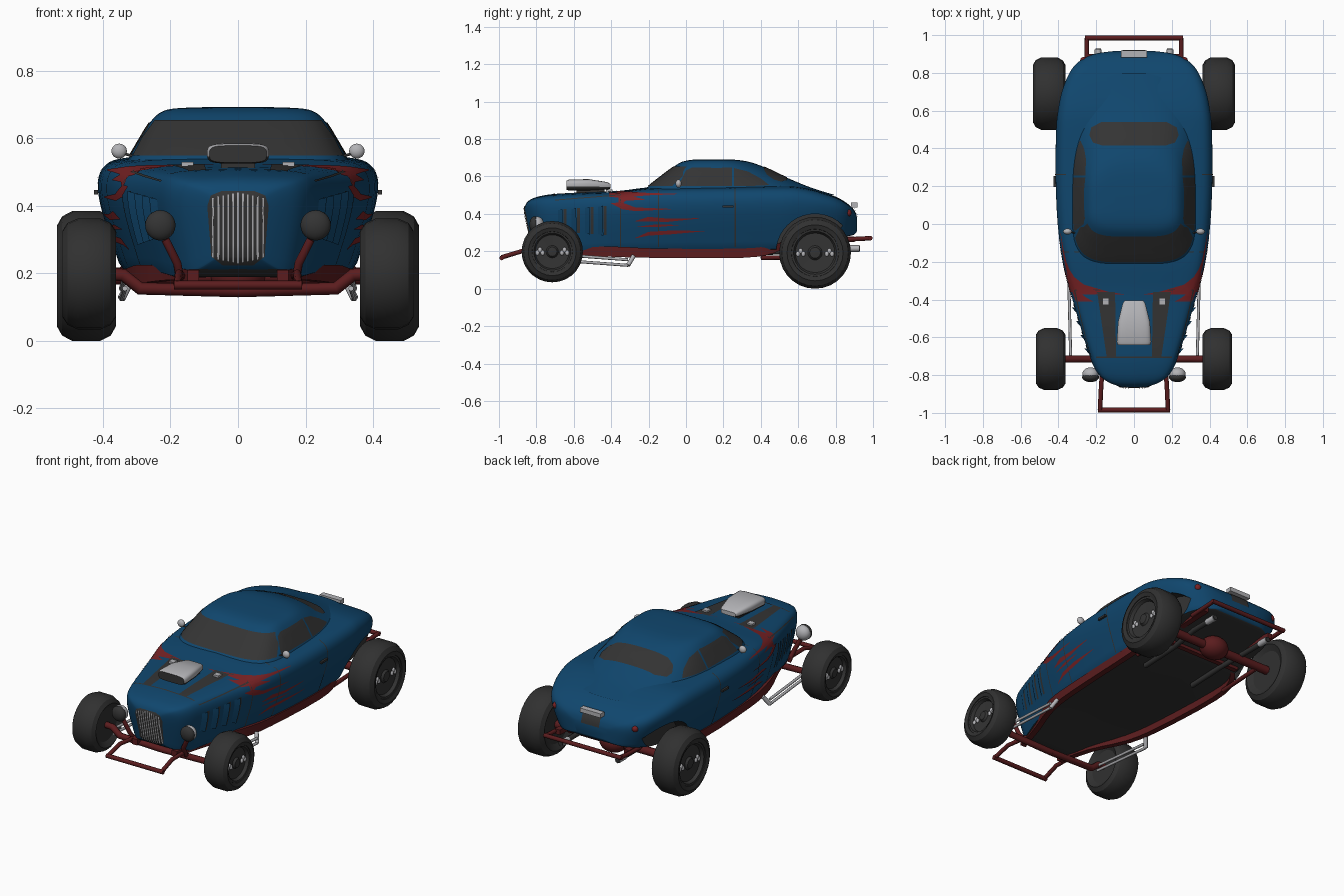
import bpy, bmesh, math
from mathutils import Vector, Matrix
from mathutils.bvhtree import BVHTree

if "Cube" in bpy.data.objects:
    bpy.data.objects.remove(bpy.data.objects["Cube"])


def material(name, r, g, b):
    m = bpy.data.materials.new(name)
    m.diffuse_color = (r, g, b, 1)
    m.use_nodes = True
    m.node_tree.nodes["Principled BSDF"].inputs["Base Color"].default_value = m.diffuse_color
    return m


BLUE = material("blue paint", .005, .062, .155)
DARK = material("dark glass and trim", .034, .034, .034)
BLACK = material("black rubber", .03, .03, .03)
RED = material("dark red frame", .105, .012, .013)
FLAME = material("flame red", .19, .016, .018)
SILVER = material("silver metal", .45, .45, .47)


def finish(name, bm, mats, angle=.6):
    me = bpy.data.meshes.new(name)
    bm.to_mesh(me)
    bm.free()
    for m in mats:
        me.materials.append(m)
    me.shade_smooth()
    me.set_sharp_from_angle(angle=angle)
    ob = bpy.data.objects.new(name, me)
    bpy.context.collection.objects.link(ob)
    return ob


def loft(name, rings, mats, rule=None, caps=True, angle=.6):
    bm = bmesh.new()
    vs = [[bm.verts.new(p) for p in r] for r in rings]
    n = len(rings[0])
    for a, b in zip(vs, vs[1:]):
        for i in range(n):
            bm.faces.new((a[i], a[(i + 1) % n], b[(i + 1) % n], b[i]))
    if caps:
        bm.faces.new(vs[0])
        bm.faces.new(vs[-1])
    bmesh.ops.recalc_face_normals(bm, faces=bm.faces)
    if rule:
        for f in bm.faces:
            f.material_index = rule(f)
    return finish(name, bm, mats, angle)


def smooth(pts, k):
    """Catmull-Rom resampling of tuples, k steps per span."""
    out, P = [], [Vector(p) for p in pts]
    for i in range(len(P) - 1):
        a, b, c, d = P[max(i - 1, 0)], P[i], P[i + 1], P[min(i + 2, len(P) - 1)]
        for j in range(k):
            t = j / k
            out.append(b + (c - a) * (t / 2) + (2 * a - 5 * b + 4 * c - d) * (t * t / 2)
                       + (3 * b - a - 3 * c + d) * (t ** 3 / 2))
    return out + [P[-1]]


def tube(name, pts, r, mat, mirror=True):
    for s in (1, -1) if mirror else (1,):
        cu = bpy.data.curves.new(name, 'CURVE')
        cu.dimensions = '3D'
        cu.bevel_depth, cu.bevel_resolution, cu.use_fill_caps = r, 2, True
        sp = cu.splines.new('POLY')
        sp.points.add(len(pts) - 1)
        for q, p in zip(sp.points, pts):
            q.co = (p[0] * s, p[1], p[2], 1)
        cu.materials.append(mat)
        bpy.context.collection.objects.link(bpy.data.objects.new(name, cu))


def solid(name, kind, loc, size, mat, mirror=True):
    for s in (1, -1) if mirror else (1,):
        bm = bmesh.new()
        if kind == 'box':
            bmesh.ops.create_cube(bm, size=1)
        else:
            bmesh.ops.create_uvsphere(bm, u_segments=20, v_segments=12, radius=1)
        bmesh.ops.transform(bm, matrix=Matrix.Translation((loc[0] * s, loc[1], loc[2])) @ Matrix.Diagonal((*size, 1)), verts=bm.verts)
        finish(name, bm, [mat])


def lathe(name, profile, centre, mat, n=28, angle=.5):
    """Revolve (x, radius) points round the x axis."""
    rings = [[(x, centre[1] + r * math.cos(2 * math.pi * i / n), centre[2] + r * math.sin(2 * math.pi * i / n))
              for i in range(n)] for x, r in profile]
    return loft(name, rings, [mat], angle=angle)


# Main body: stations of (y, half width, bottom, top)
stations = [(-.865, .07, .25, .43), (-.85, .125, .22, .462), (-.82, .175, .20, .483), (-.77, .21, .19, .497),
            (-.7, .235, .19, .507), (-.55, .28, .20, .515), (-.36, .335, .205, .523), (-.2, .375, .205, .542),
            (0, .402, .205, .548), (.25, .413, .205, .552), (.5, .41, .21, .555), (.6, .4, .23, .55),
            (.7, .38, .25, .527), (.8, .34, .27, .492), (.86, .29, .28, .458), (.9, .21, .29, .42), (.915, .11, .31, .38)]
section = smooth([(0, 0), (.72, 0), (.83, .03), (.89, .2), (.96, .45), (1, .65), (1, .8), (.95, .905),
                  (.84, .958), (.55, .985), (0, 1)], 3)
rings = []
for y, w, zb, zt in smooth(stations, 3):
    k = .2 * min(1, max(0, (-.6 - y) / .25))
    half = [(fx * w, y + k * (1 - fz) * (zt - zb), zb + fz * (zt - zb)) for fx, fz in section]
    rings.append(half + [(-p[0], p[1], p[2]) for p in half[-2:0:-1]])
body = loft("body", rings, [BLUE, DARK], lambda f: int(f.normal.z < -.8 and f.calc_center_median().z < .33))

# Rear wheel arches
cutters = []
for s in (1, -1):
    c = lathe("arch_cutter", [(s * .29, .208), (s * .63, .208)], (0, .69, .192), DARK, 40)
    c.hide_render = True
    cutters.append(c)
    m = body.modifiers.new("arch", 'BOOLEAN')
    m.operation, m.object, m.solver, m.material_mode = 'DIFFERENCE', c, 'EXACT', 'TRANSFER'
new = bpy.data.meshes.new_from_object(body.evaluated_get(bpy.context.evaluated_depsgraph_get()))
body.modifiers.clear()
body.data = new
new.shade_smooth()
new.set_sharp_from_angle(angle=.6)
for c in cutters:
    bpy.data.objects.remove(c)

# Cabin: levels of (z, front y, rear y, half width)
levels = [(.5, -.235, .8, .345), (.54, -.21, .67, .325), (.6, -.135, .525, .29), (.645, -.075, .43, .262),
          (.675, -.03, .35, .232), (.688, .02, .28, .19), (.692, .08, .2, .1)]
rings = []
for z, yf, yr, w in smooth(levels, 4):
    ring = []
    for i in range(64):
        a = 2 * math.pi * i / 64
        c, s = math.cos(a), math.sin(a)
        e = 2 / 4.2 if s < 0 else 2 / 2.7
        ring.append((w * math.copysign(abs(c) ** e, c),
                     .14 + (.14 - yf if s < 0 else yr - .14) * math.copysign(abs(s) ** e, s), z))
    rings.append(ring)
cabin = loft("cabin", rings, [BLUE], angle=.9)

# Thin plates projected on the shell
verts, polys = [], []
for ob in (body, cabin):
    o = len(verts)
    verts += [v.co.copy() for v in ob.data.vertices]
    polys += [[o + i for i in p.vertices] for p in ob.data.polygons]
shell = BVHTree.FromPolygons(verts, polys)


def plate(name, rows, mat, axis='x', off=(.003, .003), nu=4, nv=8):
    """rows of (u, low v, high v); axis x: u=y v=z on both sides, y/Y: u=z v=x front/back, z: u=y v=x."""
    rows = [Vector(a).lerp(Vector(b), j / nu) for a, b in zip(rows, rows[1:]) for j in range(nu)] + [Vector(rows[-1])]
    for s in (1, -1) if axis == 'x' else (1,):
        d = {'x': Vector((-s, 0, 0)), 'y': Vector((0, 1, 0)), 'Y': Vector((0, -1, 0)), 'z': Vector((0, 0, -1))}[axis]
        bm, grid = bmesh.new(), []
        for r, (u, lo, hi) in enumerate(rows):
            line, f = [], r / (len(rows) - 1)
            for j in range(nv + 1):
                v = lo + (hi - lo) * j / nv
                p = {'x': (0, u, v), 'y': (v, 0, u), 'Y': (v, 0, u), 'z': (v, u, 0)}[axis]
                hit, n, _, _ = shell.ray_cast(Vector(p) - d * 3, d)
                if hit and n.dot(d) > 0:
                    n = -n
                line.append(bm.verts.new(hit + n * (off[0] + (off[1] - off[0]) * f)) if hit else None)
            grid.append(line)
        for a, b in zip(grid, grid[1:]):
            for j in range(nv):
                q = (a[j], a[j + 1], b[j + 1], b[j])
                if all(q):
                    fc = bm.faces.new(q)
                    fc.normal_update()
                    if fc.normal.dot(d) > 0:
                        fc.normal_flip()
        finish(name, bm, [mat])


# Glass
plate("windshield", [(.547, -.31, .31), (.6, -.283, .283), (.652, -.245, .245)], DARK, 'y', nv=40)
plate("side_window", [(-.035, .547, .56), (0, .547, .63), (.03, .547, .645), (.245, .547, .645)], DARK)
plate("quarter_window", [(.257, .547, .643), (.33, .547, .625), (.4, .55, .587), (.44, .552, .556)], DARK)
plate("rear_window", [(.415, -.17, .17), (.43, -.215, .215), (.47, -.235, .235), (.51, -.225, .225), (.54, -.17, .17)],
      DARK, 'z', nv=30)

# Grille and its bars
plate("grille", [(.225, -.045, .045), (.25, -.078, .078), (.4, -.09, .09), (.43, -.08, .08), (.442, -.05, .05)], DARK, 'y', nv=16)
for i in range(-5, 6):
    x, e = i * .0145, abs(i) * .003
    plate("grille_bar", [(.232 + e, x - .0025, x + .0025), (.438 - e, x - .0025, x + .0025)], SILVER, 'y', (.007, .007), 8, 1)

# Engine bay openings, louvres, seams
for s in (1, -1):
    plate("engine_bay", [(-.7, s * .095, s * .145), (-.36, s * .1, s * .195)], DARK, 'z', nu=10)
plate("bay_seam", [(-.708, -.2, .2), (-.7, -.2, .2)], DARK, 'z', nv=16)
for i in range(4):
    y, t = -.655 + i * .072, i * .006
    plate("louvre_fin", [(y - .03, .31 - t, .42 + t), (y, .305 - t, .425 + t)], BLUE, off=(.001, .014))
    plate("louvre_slot", [(y, .305 - t, .425 + t), (y + .016, .305 - t, .425 + t)], DARK)
for y in (-.352, -.15, .26):
    plate("panel_seam", [(y, .225, .535), (y + .006, .225, .535)], DARK, nu=1, nv=20)
plate("hood_side_seam", [(-.7, .47, .475), (-.35, .497, .502)], DARK, nu=10, nv=1)

# Flames on both sides
flames = [[(-.41, .49, .525), (-.36, .485, .52), (-.2, .498, .51), (-.05, .504, .506)],
          [(-.4, .455, .458), (-.34, .425, .46), (-.27, .415, .435), (-.08, .425, .427)],
          [(-.36, .44, .5), (-.32, .47, .5), (-.22, .475, .477)],
          [(-.27, .36, .363), (-.2, .36, .385), (-.1, .358, .376), (.07, .376, .378)],
          [(-.27, .27, .273), (-.2, .285, .305), (-.08, .292, .312), (.1, .308, .31)],
          [(-.26, .33, .332), (-.16, .33, .345), (-.04, .34, .342)]]
for f in flames:
    plate("flame", f, FLAME, nv=3)

# Rear details
plate("licence_plate", [(.375, -.06, .06), (.425, -.06, .06)], DARK, 'Y', (.005, .005))
solid("plate_lamp", 'box', (0, .9, .448), (.14, .035, .025), SILVER, False)
solid("tail_lamp", 'ball', (.265, .865, .405), (.02, .02, .02), FLAME)
tube("exhaust", [(.17, .3, .19), (.17, .55, .2), (.19, .75, .215), (.19, .93, .215)], .015, BLACK)
tube("exhaust_tip", [(.19, .86, .215), (.19, .925, .215)], .018, SILVER)

# Door handles, mirrors
solid("door_handle", 'box', (.42, .225, .44), (.012, .06, .012), DARK)
tube("mirror_arm", [(.3, -.05, .545), (.35, -.04, .557)], .004, DARK)
solid("mirror", 'ball', (.352, -.04, .562), (.023, .016, .022), SILVER)

# Hood scoop
rings = []
for y, w, zb, zt in [(-.64, .085, .528, .578), (-.625, .092, .525, .584), (-.52, .085, .525, .586), (-.42, .06, .53, .57), (-.405, .05, .535, .56)]:
    h, c = (zt - zb) / 2, (zt + zb) / 2
    rings.append([(w * math.copysign(abs(math.cos(a)) ** .4, math.cos(a)), y, c + h * math.copysign(abs(math.sin(a)) ** .6, math.sin(a)))
                  for a in [math.pi * (i + .5) / 12 for i in range(24)]])
loft("scoop", rings, [SILVER, DARK], lambda f: int(f.calc_center_median().z < .545 or f.normal.y < -.9))
solid("scoop_base", 'box', (0, -.51, .515), (.1, .15, .04), DARK, False)
solid("engine_cap", 'box', (.15, -.41, .52), (.035, .035, .02), SILVER)

# Frame rails
for s in (1, -1):
    rail = smooth([(.15, -.8, .175, .21), (.21, -.6, .18, .22), (.295, -.38, .17, .225), (.33, -.15, .165, .215),
                   (.35, .3, .165, .215), (.33, .47, .19, .235), (.25, .6, .24, .275), (.25, .9, .25, .28)], 3)
    loft("frame_rail", [[(s * x, y, a), (s * x, y, b), (s * (x - .035), y, b), (s * (x - .035), y, a)] for x, y, a, b in rail], [RED])
solid("frame_crossmember", 'box', (0, .56, .22), (.54, .03, .03), RED, False)

# Bumpers, axles, suspension
tube("front_bumper_arm", [(.165, -.72, .19), (.175, -.88, .2), (.18, -.985, .168)], .012, RED)
tube("front_bumper_bar", [(-.19, -.985, .165), (.19, -.985, .165)], .013, RED, False)
tube("rear_bumper_arm", [(.25, .8, .26), (.25, .985, .27)], .012, RED)
tube("rear_bumper_bar", [(-.26, .985, .27), (.26, .985, .27)], .013, RED, False)
tube("front_axle", [(.42, -.715, .2), (.34, -.715, .195), (.29, -.715, .155), (0, -.715, .148)], .019, RED)
tube("rear_axle", [(-.42, .69, .192), (.42, .69, .192)], .025, RED, False)
solid("differential", 'ball', (0, .69, .195), (.085, .075, .065), RED, False)
tube("rear_spring_arm", [(.3, .69, .17), (.31, .4, .165)], .012, RED)
for z in (.185, .155):
    tube("radius_rod", [(.335, -.715, z), (.345, -.31, z - .03)], .008, SILVER)
tube("rod_bracket", [(.345, -.31, .125), (.32, -.28, .175)], .012, SILVER)

# Headlights
tube("headlight_bracket", [(.17, -.74, .17), (.18, -.78, .23), (.215, -.79, .30)], .013, RED)
solid("headlight_bowl", 'ball', (.23, -.795, .342), (.044, .036, .044), SILVER)
solid("headlight_lens", 'ball', (.23, -.811, .342), (.045, .026, .045), DARK)

# Wheels: (y, z, radius, inner x, outer x)
for y, z, R, a, b in [(-.715, .198, .164, .362, .52), (.69, .192, .192, .362, .536)]:
    for s in (1, -1):
        tyre = [(a + .02, .05), (a + .02, .6 * R), (a, .78 * R), (a + .015, .92 * R), (a + .045, R), (b - .045, R),
                (b - .015, .92 * R), (b, .78 * R), (b - .008, .66 * R), (b - .03, .64 * R), (b - .035, .62 * R)]
        lathe("tyre", [(s * x, r) for x, r in tyre], (0, y, z), BLACK)
        rim = [(b - .04, .655 * R), (b - .012, .655 * R), (b - .014, .6 * R), (b - .032, .55 * R), (b - .034, .2 * R), (b - .022, .15 * R), (b - .02, .03 * R)]
        lathe("wheel_rim", [(s * x, r) for x, r in rim], (0, y, z), DARK)
        for dy in (-1, 1):
            for k in range(3):
                solid("rim_stud", 'ball', (s * (b - .03), y + dy * R * .4 + (k - 1) * .014, z + (k % 2) * .016 - .006),
                      (.008, .011, .014), SILVER, False)
